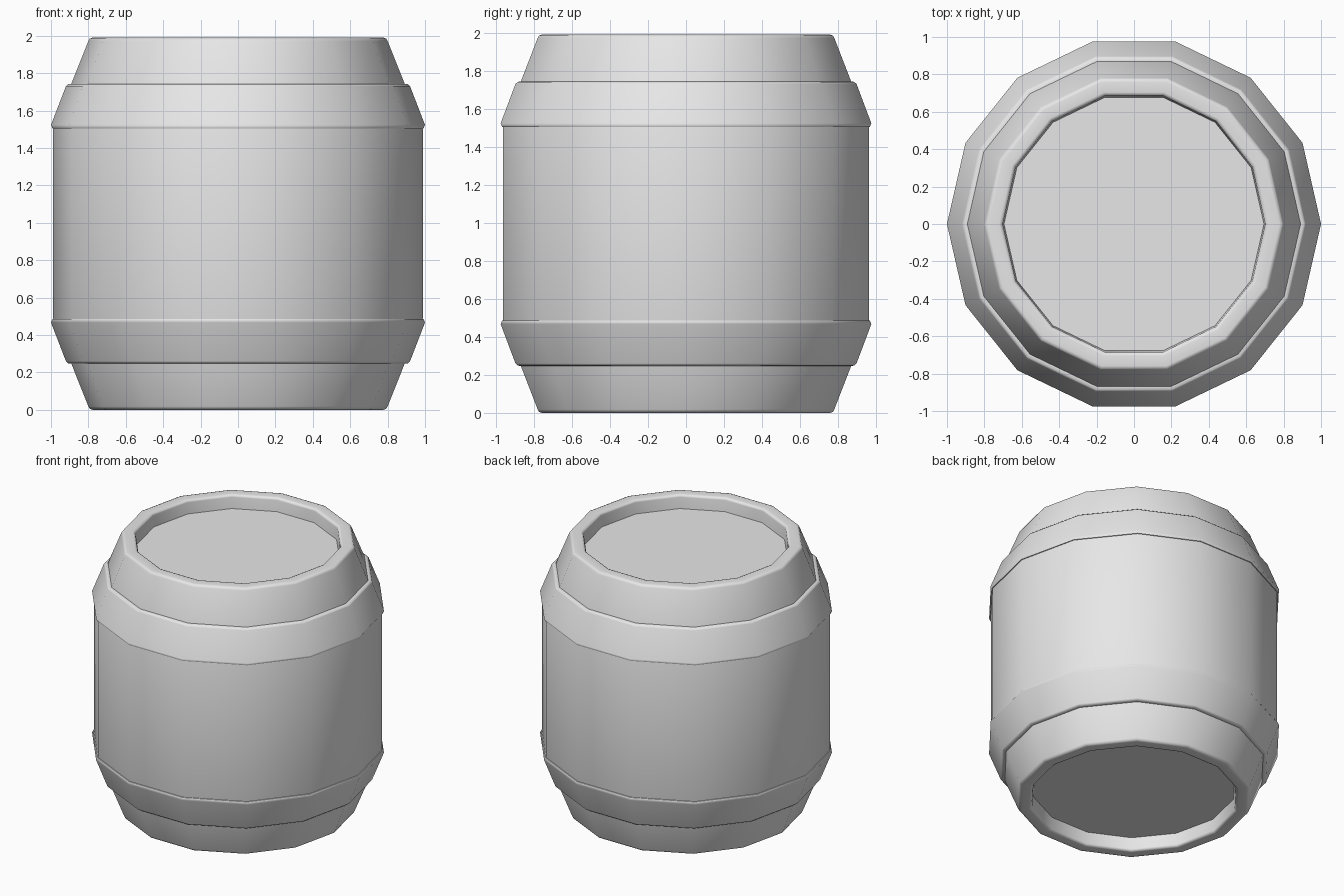
import bpy, bmesh, math

SIDES = 14
HEIGHT = 1.99

if "Cube" in bpy.data.objects:
    bpy.data.objects.remove(bpy.data.objects["Cube"], do_unlink=True)

grey = bpy.data.materials.new("plain_grey")
grey.use_nodes = True
grey.diffuse_color = (0.8, 0.8, 0.8, 1)
grey.node_tree.nodes["Principled BSDF"].inputs["Base Color"].default_value = (0.8, 0.8, 0.8, 1)


def finish(name, bm):
    """Turn the bmesh into a softly shaded object with crisp bevels."""
    mesh = bpy.data.meshes.new(name)
    bm.to_mesh(mesh)
    bm.free()
    mesh.materials.append(grey)
    for poly in mesh.polygons:
        poly.use_smooth = True
    mesh.set_sharp_from_angle(angle=math.radians(50))
    obj = bpy.data.objects.new(name, mesh)
    bpy.context.collection.objects.link(obj)
    weighted = obj.modifiers.new("face_weighted_normals", 'WEIGHTED_NORMAL')
    weighted.keep_sharp = True
    return obj


def ring(bm, r, z):
    step = math.tau / SIDES
    return [bm.verts.new((r * math.cos(i * step), r * math.sin(i * step), z))
            for i in range(SIDES)]


def lathe(name, profile, closed=False):
    """Sweep an (r, z) profile, listed upward along its outer side."""
    bm = bmesh.new()
    rings = [ring(bm, r, z) for r, z in profile]
    pairs = list(zip(rings, rings[1:]))
    if closed:
        pairs.append((rings[-1], rings[0]))
    for low, high in pairs:
        for i in range(SIDES):
            j = (i + 1) % SIDES
            bm.faces.new((low[i], low[j], high[j], high[i]))
    return finish(name, bm)


def flipped(profile):
    """Mirror a profile about mid height, keeping its direction."""
    return [(r, HEIGHT - z) for r, z in reversed(profile)]


def disc(name, r, z, up):
    bm = bmesh.new()
    verts = ring(bm, r, z)
    bm.faces.new(verts if up else verts[::-1])
    return finish(name, bm)


# Barrel wall: straight side, sloped shoulder, rounded rim, recess wall
upper_wall = [(0.988, 1.5), (0.8, 1.972), (0.793, 1.984), (0.778, 1.99),
              (0.722, 1.99), (0.708, 1.984), (0.702, 1.972), (0.695, 1.89)]
lathe("barrel_wall", flipped(upper_wall) + upper_wall)

# Raised bands wrapped over both shoulders
upper_band = [(0.975, 1.503), (0.992, 1.505), (1.0, 1.523), (0.92, 1.73),
              (0.908, 1.741), (0.885, 1.744), (0.87, 1.735)]
lathe("upper_band", upper_band, closed=True)
lathe("lower_band", flipped(upper_band), closed=True)

# Sunken end panels
disc("top_lid", 0.696, 1.89, True)
disc("bottom_lid", 0.696, HEIGHT - 1.89, False)
